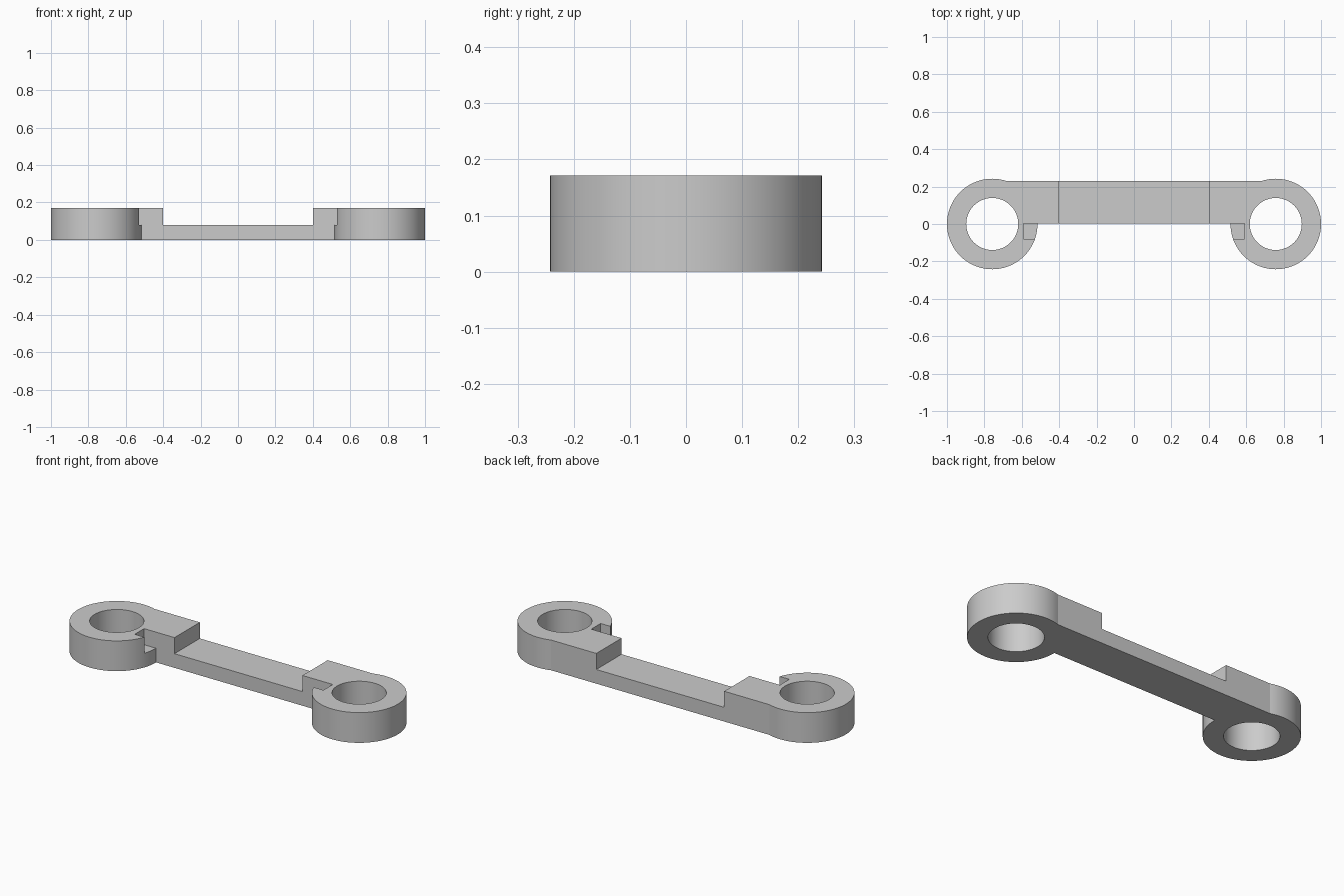
import bpy
import bmesh
from math import pi, asin, cos, sin, radians

default = bpy.data.objects.get("Cube")
if default:
    bpy.data.objects.remove(default, do_unlink=True)

HEIGHT, BAR_HEIGHT = 0.171, 0.08
RING_X, OUTER_R, HOLE_R = 0.758, 0.242, 0.139
BAR_FRONT, BAR_BACK = 0.004, 0.23
STEP_X, NOTCH_X, NOTCH_Y = 0.4, 0.59, -0.08
SEGMENTS = 96

grey = bpy.data.materials.new("plain_grey")
grey.use_nodes = True
colour = (0.6, 0.6, 0.6, 1)
grey.diffuse_color = colour
grey.node_tree.nodes["Principled BSDF"].inputs["Base Color"].default_value = colour

# Outline: one ring arc, mirrored, joined by the straight bar edges
start = pi - asin(BAR_FRONT / OUTER_R)
end = 3 * pi - asin(BAR_BACK / OUTER_R)
arc = []
for i in range(SEGMENTS + 1):
    a = start + (end - start) * i / SEGMENTS
    arc.append((RING_X + OUTER_R * cos(a), OUTER_R * sin(a)))
outline = arc + [(-x, y) for x, y in reversed(arc)]

# Link body: the outline extruded to full height
bm = bmesh.new()
base = bm.faces.new([bm.verts.new((x, y, 0)) for x, y in outline])
top = bmesh.ops.extrude_face_region(bm, geom=[base])["geom"]
bmesh.ops.translate(bm, vec=(0, 0, HEIGHT),
                    verts=[v for v in top if isinstance(v, bmesh.types.BMVert)])
bmesh.ops.recalc_face_normals(bm, faces=bm.faces)
mesh = bpy.data.meshes.new("link_body")
bm.to_mesh(mesh)
bm.free()
link = bpy.data.objects.new("link_body", mesh)
bpy.context.collection.objects.link(link)
mesh.materials.append(grey)


def cut(cutter):
    """Subtract a cutter from the link, then discard it."""
    cutter.hide_render = True
    mod = link.modifiers.new("cut", "BOOLEAN")
    mod.operation = "DIFFERENCE"
    mod.solver = "EXACT"
    mod.object = cutter
    bpy.ops.object.select_all(action="DESELECT")
    link.select_set(True)
    bpy.context.view_layer.objects.active = link
    bpy.ops.object.modifier_apply(modifier=mod.name)
    bpy.data.objects.remove(cutter, do_unlink=True)


def box(x0, x1, y0, y1, z0, z1):
    bpy.ops.mesh.primitive_cube_add(
        size=1, location=((x0 + x1) / 2, (y0 + y1) / 2, (z0 + z1) / 2))
    obj = bpy.context.object
    obj.scale = (x1 - x0, y1 - y0, z1 - z0)
    bpy.ops.object.transform_apply(location=False, rotation=False, scale=True)
    return obj


# Lowered middle of the bar
cut(box(-STEP_X, STEP_X, -0.5, 0.5, BAR_HEIGHT, 0.5))

for side in (-1, 1):
    # Through hole of each ring
    bpy.ops.mesh.primitive_cylinder_add(vertices=SEGMENTS, radius=HOLE_R, depth=1,
                                        location=(side * RING_X, 0, 0))
    cut(bpy.context.object)
    # Notch in the upper half of each ring, beside the bar
    xs = sorted((side * NOTCH_X, side * (STEP_X + 0.05)))
    cut(box(*xs, NOTCH_Y, BAR_FRONT, BAR_HEIGHT, 0.5))

# Smooth round walls, sharp edges elsewhere
link.select_set(True)
bpy.context.view_layer.objects.active = link
bpy.ops.object.shade_smooth_by_angle(angle=radians(12))
